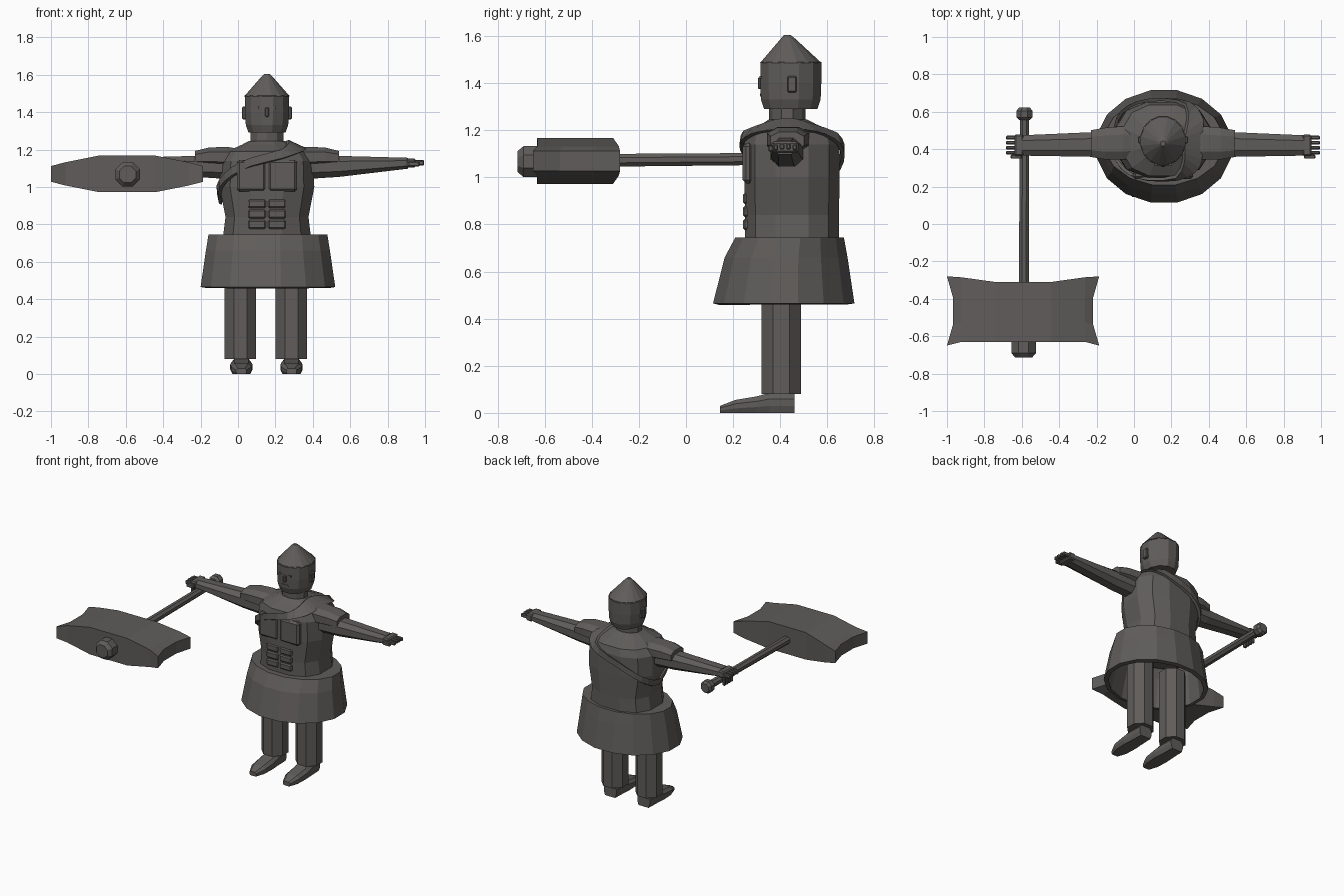
import bpy, bmesh, math
from mathutils import Vector

CX = 0.155  # centre line of the figure
mat = bpy.data.materials.new("dark_grey")
mat.diffuse_color = (0.115, 0.108, 0.103, 1)


def finish(name, bm, recalc=True):
    if recalc:
        bmesh.ops.recalc_face_normals(bm, faces=bm.faces)
    me = bpy.data.meshes.new(name)
    bm.to_mesh(me)
    bm.free()
    me.materials.append(mat)
    ob = bpy.data.objects.new(name, me)
    bpy.context.collection.objects.link(ob)
    return ob


def ring(t, ra, rb, e=2.0):
    c, s = math.cos(t), math.sin(t)
    return (ra * math.copysign(abs(c) ** (2 / e), c),
            rb * math.copysign(abs(s) ** (2 / e), s))


def loft(name, axis, sections, n=8, e=2.0, cap=(True, True)):
    """Sections are (position on axis, centre a, centre b, radius a, radius b)."""
    bm = bmesh.new()
    rows = []
    for p, ca, cb, ra, rb in sections:
        row = []
        for i in range(n):
            a, b = ring(2 * math.pi * (i + 0.5) / n, ra, rb, e)
            a, b = a + ca, b + cb
            co = {'x': (p, a, b), 'y': (a, p, b), 'z': (a, b, p)}[axis]
            row.append(bm.verts.new(co))
        rows.append(row)
    for r0, r1 in zip(rows, rows[1:]):
        for i in range(n):
            j = (i + 1) % n
            bm.faces.new((r0[i], r0[j], r1[j], r1[i]))
    if cap[0]:
        bm.faces.new(rows[0][::-1])
    if cap[1]:
        bm.faces.new(rows[-1])
    return finish(name, bm)


def box(name, c, s, bevel=0.0):
    bm = bmesh.new()
    bmesh.ops.create_cube(bm, size=1)
    for v in bm.verts:
        v.co = Vector([v.co[i] * s[i] + c[i] for i in range(3)])
    if bevel:
        bmesh.ops.bevel(bm, geom=bm.edges[:], offset=bevel, segments=1, affect='EDGES')
    return finish(name, bm)


# torso: z, centre x, centre y, radius x, radius y
TORSO = [(0.70, CX, 0.45, 0.24, 0.205), (0.745, CX, 0.45, 0.24, 0.205),
         (0.84, CX, 0.45, 0.228, 0.205), (1.00, CX, 0.45, 0.26, 0.208),
         (1.14, CX, 0.45, 0.255, 0.208), (1.19, CX, 0.447, 0.22, 0.195),
         (1.225, CX, 0.437, 0.14, 0.12), (1.245, CX, 0.433, 0.10, 0.085)]
loft("torso", 'z', TORSO, 12, 2.5)


def torso_at(z):
    for a, b in zip(TORSO, TORSO[1:]):
        if z <= b[0]:
            f = (z - a[0]) / (b[0] - a[0])
            return [p + (q - p) * f for p, q in zip(a, b)]
    return TORSO[-1]


# chest and stomach muscles
for s in (-1, 1):
    box("chest_muscle", (CX + s * 0.083, 0.262, 1.06), (0.155, 0.044, 0.17), 0.014)
    for k in range(3):
        box("stomach_muscle", (CX + s * 0.053, 0.262, 0.80 + k * 0.055),
            (0.095, 0.04, 0.047), 0.008)

# sash over one shoulder, following the torso
bm = bmesh.new()
rows = []
N = 28
for i in range(N):
    t = 2 * math.pi * i / N
    zc = 0.93 + 0.295 * ((1 + math.cos(t)) / 2) ** (0.4 if math.sin(t) < 0 else 0.7)
    row = []
    for dz, off in ((-0.025, 0), (-0.025, 0.016), (0.02, 0.016), (0.02, 0)):
        z, cx, cy, rx, ry = torso_at(zc + dz)
        a, b = ring(t, rx + off, ry + off, 2.5)
        row.append(bm.verts.new((cx + a, cy + b, z + off * 0.4)))
    rows.append(row)
for i in range(N):
    r0, r1 = rows[i], rows[(i + 1) % N]
    for k in range(4):
        m = (k + 1) % 4
        bm.faces.new((r0[k], r1[k], r1[m], r0[m]))
finish("sash", bm)

# skirt, open below
skirt = loft("skirt", 'z', [(0.465, CX + 0.005, 0.415, 0.367, 0.306),
                            (0.66, CX + 0.005, 0.425, 0.338, 0.266),
                            (0.745, CX + 0.005, 0.44, 0.324, 0.235)], 16, cap=(False, True))
sol = skirt.modifiers.new("thickness", 'SOLIDIFY')
sol.thickness, sol.offset = 0.03, -1

# neck, head and pointed helmet
loft("neck", 'z', [(1.19, CX, 0.43, 0.093, 0.077), (1.31, CX, 0.43, 0.093, 0.077)], 10)
loft("head", 'z', [(1.29, CX, 0.445, 0.102, 0.117), (1.33, CX, 0.445, 0.117, 0.131),
                   (1.40, CX, 0.445, 0.123, 0.134), (1.49, CX, 0.445, 0.122, 0.134)], 12)
loft("helmet_point", 'z', [(1.485, CX, 0.445, 0.124, 0.134), (1.59, CX, 0.433, 0.03, 0.03),
                           (1.605, CX, 0.43, 0.014, 0.014)], 16)
box("nose", (CX, 0.315, 1.40), (0.022, 0.02, 0.05), 0.005)
box("mouth", (CX, 0.318, 1.35), (0.05, 0.009, 0.012))

for s in (-1, 1):
    box("ear", (CX + s * 0.121, 0.45, 1.395), (0.025, 0.04, 0.07), 0.006)
    box("eye", (CX + s * 0.035, 0.317, 1.425), (0.025, 0.009, 0.012))

    # legs and feet
    x = CX - 0.006 + s * 0.136
    loft("leg", 'z', [(0.08, x, 0.405, 0.091, 0.091), (0.60, x, 0.405, 0.091, 0.091)], 8)
    fx = CX - 0.003 + s * 0.134
    bm = bmesh.new()
    frows = []
    # y, half width, top height
    for y, w, h in ((0.145, 0.028, 0.03), (0.21, 0.055, 0.055), (0.30, 0.06, 0.07),
                    (0.355, 0.055, 0.085), (0.46, 0.05, 0.085)):
        frows.append([bm.verts.new((fx + a * w, y, b)) for a, b in
                      ((-0.8, 0), (-1, h * 0.35), (-1, h * 0.7), (-0.65, h),
                       (0.65, h), (1, h * 0.7), (1, h * 0.35), (0.8, 0))])
    for r0, r1 in zip(frows, frows[1:]):
        for k in range(8):
            bm.faces.new((r0[k], r0[(k + 1) % 8], r1[(k + 1) % 8], r1[k]))
    bm.faces.new(frows[0])
    bm.faces.new(frows[-1])
    finish("foot", bm)

    # arms, shoulder pads and hands
    loft("arm", 'x', [(CX + s * 0.16, 0.43, 1.105, 0.075, 0.07),
                      (CX + s * 0.385, 0.425, 1.11, 0.07, 0.06),
                      (CX + s * 0.755, 0.42, 1.127, 0.058, 0.031)], 8, 2.4)
    loft("shoulder_pad", 'x', [(CX + s * 0.17, 0.433, 1.16, 0.09, 0.05),
                               (CX + s * 0.215, 0.433, 1.16, 0.095, 0.058),
                               (CX + s * 0.31, 0.43, 1.162, 0.09, 0.052),
                               (CX + s * 0.385, 0.43, 1.155, 0.076, 0.04)], 8, 2.6)
    box("palm", (CX + s * 0.77, 0.42, 1.128), (0.05, 0.115, 0.048), 0.008)
    for k in range(4):
        box("finger", (CX + s * 0.81, 0.381 + k * 0.027, 1.132 - abs(k - 1.5) * 0.003),
            (0.06, 0.02, 0.026), 0.005)
    box("thumb", (CX + s * 0.785, 0.36, 1.122), (0.06, 0.022, 0.026), 0.005)

# fingers closing around the handle
for k in range(4):
    box("gripping_finger", (-0.63, 0.381 + k * 0.027, 1.09), (0.022, 0.02, 0.08), 0.005)

# hammer: handle, end knob, front cap
HX = -0.59
loft("hammer_handle", 'y', [(-0.64, HX, 1.07, 0.03, 0.03), (0.57, HX + 0.005, 1.08, 0.027, 0.027)], 8)
loft("handle_knob", 'y', [(0.555, HX + 0.004, 1.08, 0.03, 0.03), (0.57, HX + 0.004, 1.08, 0.046, 0.046),
                          (0.605, HX + 0.004, 1.08, 0.046, 0.046), (0.622, HX + 0.004, 1.08, 0.032, 0.032)], 8)
loft("hammer_cap", 'y', [(-0.715, HX, 1.067, 0.048, 0.048), (-0.69, HX, 1.067, 0.071, 0.071),
                         (-0.61, HX, 1.067, 0.071, 0.071)], 8)

# hammer head: sections along x, flared corners and hollow striking faces
bm = bmesh.new()
prev = None
HC = -0.593
for dx, inset, hz, y0, y1 in ((-0.407, 0.033, 0.042, -0.65, -0.28), (-0.33, 0, 0.062, -0.63, -0.285),
                              (-0.15, 0, 0.098, -0.632, -0.31), (0.15, 0, 0.098, -0.632, -0.31),
                              (0.33, 0, 0.062, -0.63, -0.285), (0.407, -0.033, 0.042, -0.65, -0.28)):
    ym = (y0 + y1) / 2
    ys = (y0, ym - 0.07, ym + 0.07, y1)
    xs = (dx, dx + inset, dx + inset, dx)
    low = [bm.verts.new((HC + a, y, 1.07 - hz)) for a, y in zip(xs, ys)]
    top = [bm.verts.new((HC + a, y, 1.07 + hz)) for a, y in zip(xs, ys)]
    cur = low + top[::-1]
    if prev:
        for k in range(8):
            m = (k + 1) % 8
            bm.faces.new((prev[k], prev[m], cur[m], cur[k]))
    if inset:
        for k in range(3):
            bm.faces.new((low[k], low[k + 1], top[k + 1], top[k]))
    prev = cur
finish("hammer_head", bm)
